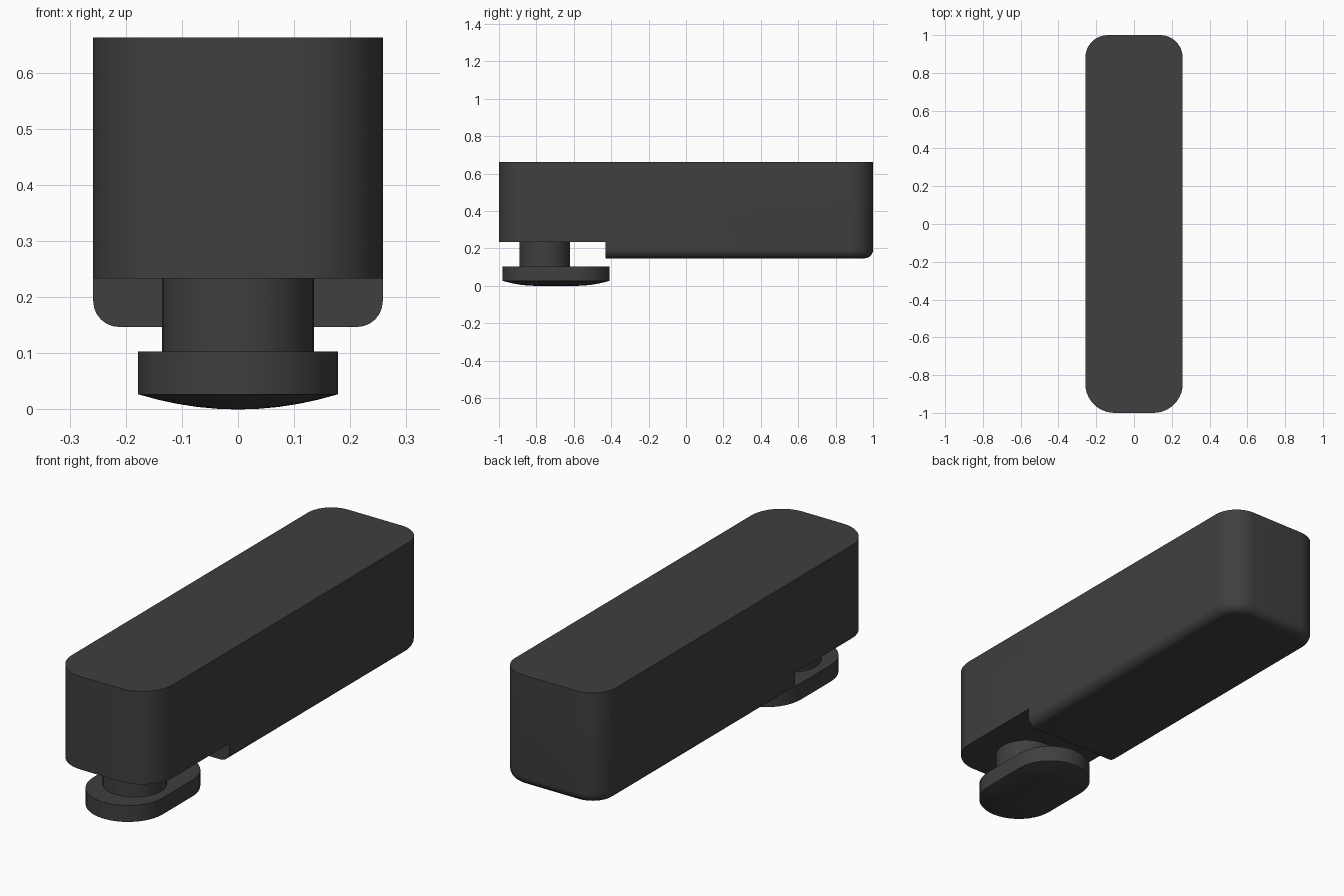
import bpy, bmesh
from math import sin, cos, pi

if "Cube" in bpy.data.objects:
    bpy.data.objects.remove(bpy.data.objects["Cube"])

dark = bpy.data.materials.new("dark_plastic")
dark.diffuse_color = (0.05, 0.05, 0.05, 1)
dark.use_nodes = True
dark.node_tree.nodes["Principled BSDF"].inputs["Base Color"].default_value = dark.diffuse_color


def loft(name, rings, angle=0.6):
    """Skin a stack of equal-length rings and cap both ends."""
    bm = bmesh.new()
    loops = [[bm.verts.new(p) for p in ring] for ring in rings]
    for a, b in zip(loops, loops[1:]):
        for i in range(len(a)):
            j = (i + 1) % len(a)
            bm.faces.new((a[i], a[j], b[j], b[i]))
    bm.faces.new(loops[0][::-1])
    bm.faces.new(loops[-1])
    bmesh.ops.remove_doubles(bm, verts=bm.verts, dist=1e-5)
    bmesh.ops.recalc_face_normals(bm, faces=bm.faces)
    mesh = bpy.data.meshes.new(name)
    bm.to_mesh(mesh)
    bm.free()
    ob = bpy.data.objects.new(name, mesh)
    bpy.context.collection.objects.link(ob)
    mesh.materials.append(dark)
    activate(ob)
    bpy.ops.object.shade_smooth_by_angle(angle=angle)
    return ob


def activate(ob):
    bpy.ops.object.select_all(action='DESELECT')
    ob.select_set(True)
    bpy.context.view_layer.objects.active = ob


def rounded(hx, y0, y1, r_front, r_back, z, inset=0.0, n=10):
    """Rounded rectangle in the XY plane, counter-clockwise."""
    corners = [(hx - r_back, y1 - r_back, r_back, 0),
               (-hx + r_back, y1 - r_back, r_back, 1),
               (-hx + r_front, y0 + r_front, r_front, 2),
               (hx - r_front, y0 + r_front, r_front, 3)]
    return [(cx + (r - inset) * cos((q + k / n) * pi / 2),
             cy + (r - inset) * sin((q + k / n) * pi / 2), z)
            for cx, cy, r, q in corners for k in range(n + 1)]


# Main case with a filleted lower edge
FIL = 0.046
sections = [(0.147 + FIL * (1 - sin(t * pi / 12)), FIL * (1 - cos(t * pi / 12)))
            for t in range(6, -1, -1)] + [(0.663, 0)]
body = loft("case_body", [rounded(0.258, -1, 1, 0.155, 0.12, z, i)
                          for z, i in sections])

# Step cut out of the underside at the knob end
bpy.ops.mesh.primitive_cube_add(size=1, location=(0, -0.93, 0.133))
cutter = bpy.context.object
cutter.name = "step_cutter"
cutter.scale = (1, 1, 0.2)
cutter.hide_render = True
cut = body.modifiers.new("step", 'BOOLEAN')
cut.operation = 'DIFFERENCE'
cut.solver = 'EXACT'
cut.object = cutter
activate(body)
bpy.ops.object.modifier_apply(modifier="step")
bpy.data.objects.remove(cutter)
bpy.ops.object.shade_smooth_by_angle(angle=0.6)

# Round knob shaft
loft("knob_shaft", [rounded(0.135, -0.89, -0.62, 0.135, 0.135, z)
                    for z in (0.09, 0.24)])

# Oblong knob with a shallow domed face
R = 0.178
dome = [(0.027 * f * f, R * (1 - f)) for f in (0.01, 0.2, 0.4, 0.6, 0.8, 1)]
loft("knob_cap", [rounded(R, -0.982, -0.408, R, R, z, i)
                  for z, i in dome + [(0.103, 0)]])
